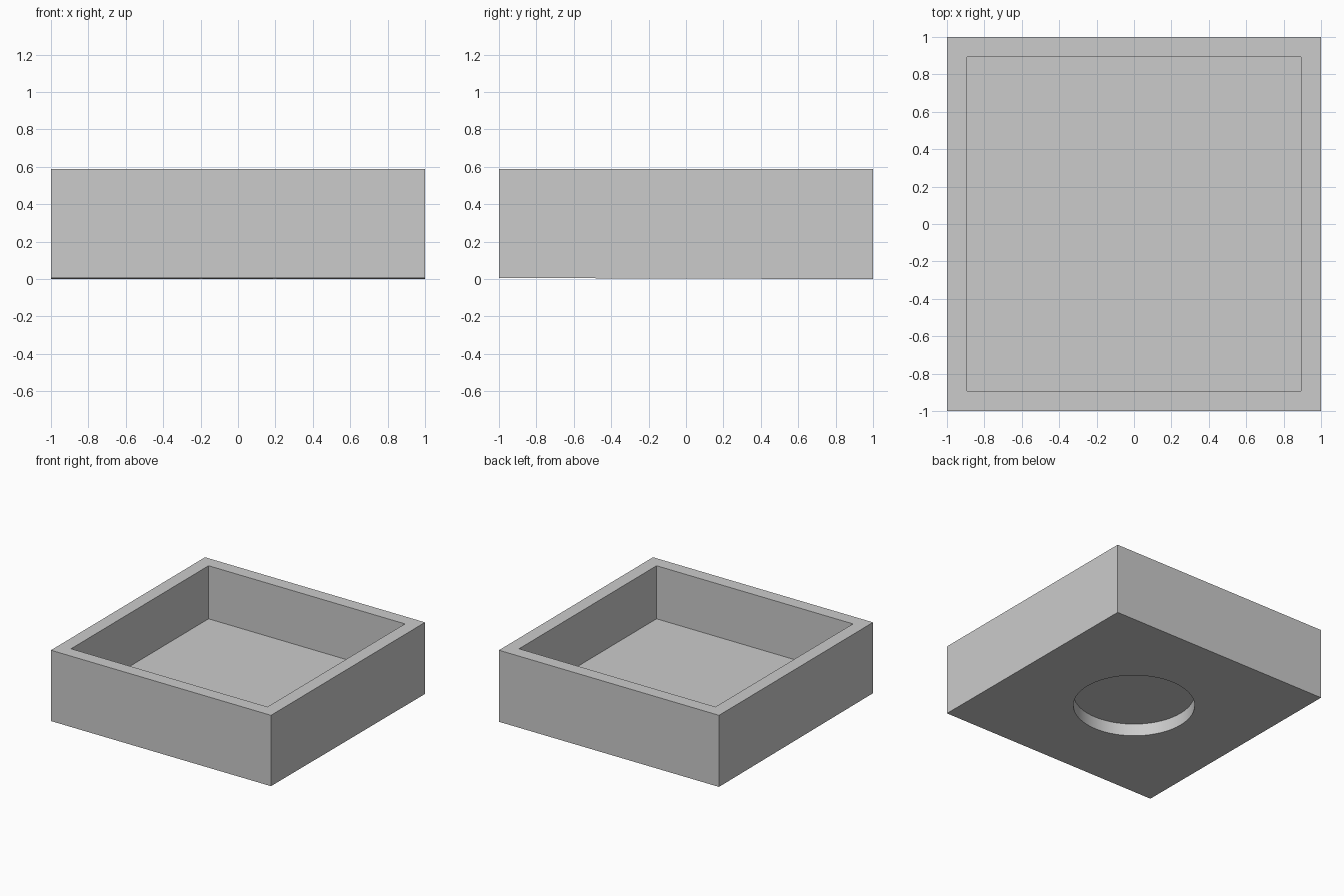
import bpy
import bmesh
from mathutils import Matrix, Vector

default_cube = bpy.data.objects.get("Cube")
if default_cube:
    bpy.data.objects.remove(default_cube, do_unlink=True)

HEIGHT = 0.588
FLOOR = 0.152
CAVITY = 0.848
RECESS_RADIUS = 0.457
RECESS_DEPTH = 0.105
BASE_TILT = 0.006

# One plain grey for the whole part
grey = bpy.data.materials.new("plain grey")
grey.use_nodes = True
colour = (0.6, 0.6, 0.6, 1)
grey.diffuse_color = colour
grey.node_tree.nodes["Principled BSDF"].inputs["Base Color"].default_value = colour


def make_object(name, bm):
    mesh = bpy.data.meshes.new(name)
    bm.to_mesh(mesh)
    bm.free()
    mesh.materials.append(grey)
    obj = bpy.data.objects.new(name, mesh)
    bpy.context.collection.objects.link(obj)
    return obj


def box(half, bottom, top):
    bm = bmesh.new()
    size = Matrix.Diagonal((2 * half, 2 * half, top - bottom, 1))
    place = Matrix.Translation((0, 0, (bottom + top) / 2))
    bmesh.ops.create_cube(bm, size=1, matrix=place @ size)
    return bm


# Outer block, its underside rising slightly towards the front
bm = box(1, 0, HEIGHT)
for v in bm.verts:
    if v.co.z < HEIGHT / 2 and v.co.y < 0:
        v.co.z = BASE_TILT

# Square cavity: inset the top face and sink it to the floor
top = max(bm.faces, key=lambda f: f.calc_center_median().z)
bmesh.ops.inset_region(bm, faces=[top], thickness=1 - CAVITY)
walls = bmesh.ops.extrude_discrete_faces(bm, faces=[top])
bmesh.ops.translate(bm, verts=walls["faces"][0].verts, vec=Vector((0, 0, FLOOR - HEIGHT)))
bmesh.ops.recalc_face_normals(bm, faces=bm.faces)
tray = make_object("square_tray", bm)

# Round recess cut into the underside
bm = bmesh.new()
bmesh.ops.create_cone(
    bm, cap_ends=True, segments=64, radius1=RECESS_RADIUS, radius2=RECESS_RADIUS,
    depth=2 * RECESS_DEPTH)
cutter = make_object("recess_cutter", bm)
cutter.hide_render = True

cut = tray.modifiers.new("round recess", 'BOOLEAN')
cut.operation = 'DIFFERENCE'
cut.solver = 'EXACT'
cut.object = cutter

bpy.ops.object.select_all(action='DESELECT')
bpy.context.view_layer.objects.active = tray
tray.select_set(True)
bpy.ops.object.modifier_apply(modifier=cut.name)
bpy.data.objects.remove(cutter, do_unlink=True)

# Smooth the round wall only
bpy.ops.object.shade_smooth_by_angle(angle=0.5)
